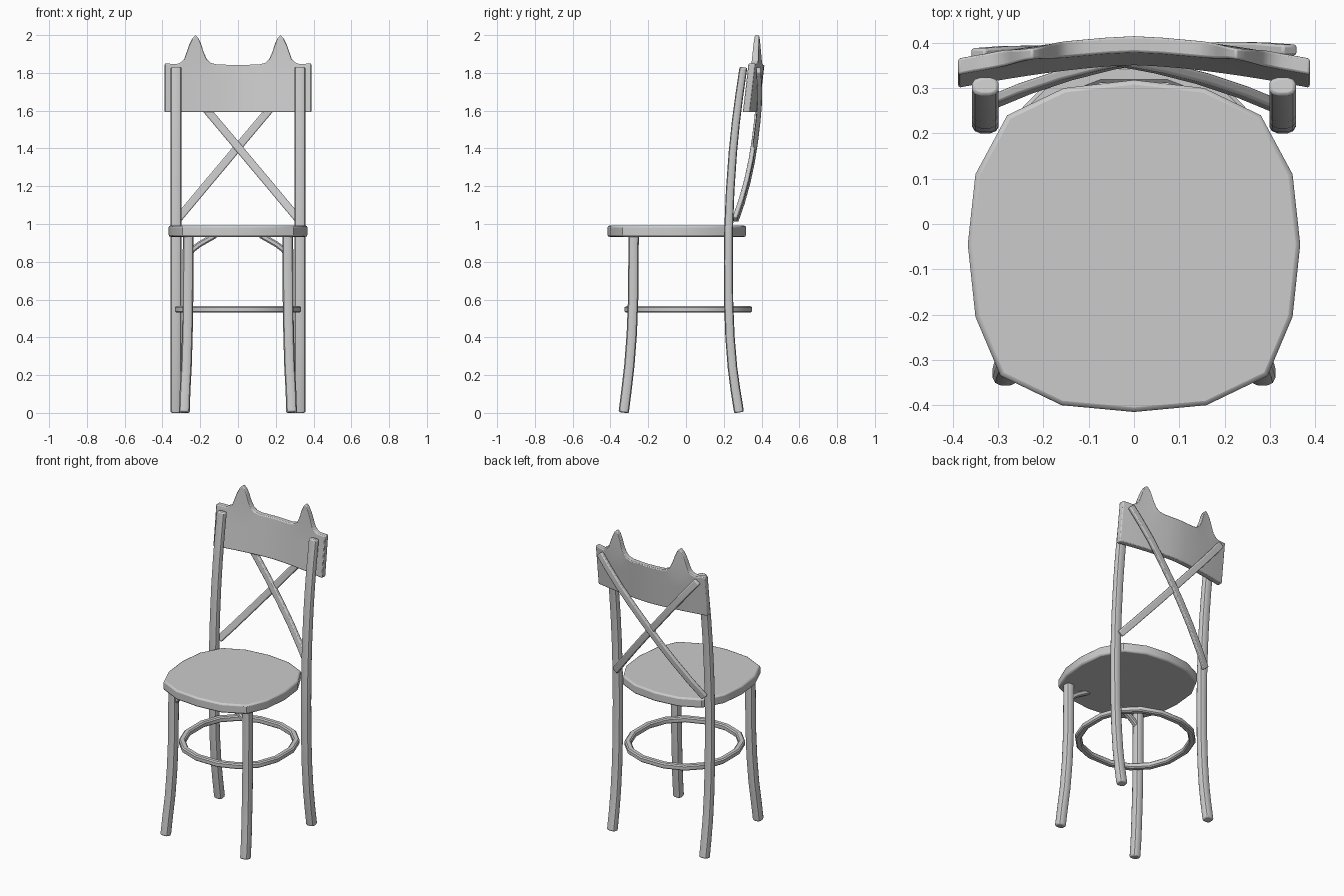
import bpy, bmesh, math
from mathutils import Vector

if "Cube" in bpy.data.objects:
    bpy.data.objects.remove(bpy.data.objects["Cube"])


def finish(name, bm, bevel=0.0, angle=35):
    bmesh.ops.recalc_face_normals(bm, faces=bm.faces)
    mesh = bpy.data.meshes.new(name)
    bm.to_mesh(mesh)
    bm.free()
    ob = bpy.data.objects.new(name, mesh)
    bpy.context.collection.objects.link(ob)
    if bevel:
        mod = ob.modifiers.new("Bevel", 'BEVEL')
        mod.width, mod.segments, mod.limit_method = bevel, 2, 'ANGLE'
        mod.angle_limit = math.radians(50)
    bpy.ops.object.select_all(action='DESELECT')
    ob.select_set(True)
    bpy.context.view_layer.objects.active = ob
    bpy.ops.object.shade_smooth_by_angle(angle=math.radians(angle))
    return ob


def squircle(rx, ry, n=12, e=2.8):
    pts = []
    for i in range(n):
        a = 2 * math.pi * (i + 0.5) / n
        c, s = math.cos(a), math.sin(a)
        pts.append((rx * math.copysign(abs(c) ** (2 / e), c),
                    ry * math.copysign(abs(s) ** (2 / e), s)))
    return pts


def sweep(name, path, section, side, taper=(1, 1), closed=False, bevel=0.0):
    """Sweep a section along a path; section x follows the side direction."""
    bm = bmesh.new()
    path = [Vector(p) for p in path]
    n, rings = len(path), []
    for i, p in enumerate(path):
        a = path[(i - 1) % n] if closed or i else p
        b = path[(i + 1) % n] if closed or i < n - 1 else p
        t = (b - a).normalized()
        u = Vector(side)
        u = (u - t * u.dot(t)).normalized()
        v = t.cross(u)
        k = taper[0] + (taper[1] - taper[0]) * i / (n - 1)
        rings.append([bm.verts.new(p + u * x + v * y * k) for x, y in section])
    m = len(section)
    for i in range(n if closed else n - 1):
        r, q = rings[i], rings[(i + 1) % n]
        for j in range(m):
            bm.faces.new((r[j], r[(j + 1) % m], q[(j + 1) % m], q[j]))
    if not closed:
        bm.faces.new(rings[0])
        bm.faces.new(rings[-1])
    return finish(name, bm, bevel)


def box(w, h):
    return [(-w, -h), (w, -h), (w, h), (-w, h)]


# Seat: sixteen-sided rounded slab
half = [(0.16, -0.40), (0.295, -0.335), (0.35, -0.205), (0.367, -0.045),
        (0.35, 0.11), (0.28, 0.24), (0.155, 0.30)]
outline = [(0, -0.415)] + half + [(0, 0.318)] + [(-x, y) for x, y in reversed(half)]
bm = bmesh.new()
base = bm.faces.new([bm.verts.new((x, y, 0.932)) for x, y in outline])
top = bmesh.ops.extrude_face_region(bm, geom=[base])
bmesh.ops.translate(bm, vec=(0, 0, 0.06),
                    verts=[g for g in top['geom'] if isinstance(g, bmesh.types.BMVert)])
finish("seat", bm, bevel=0.01)

# Legs and under-seat brackets, mirrored left and right
back_yz = [(0.281, 0.002), (0.262, 0.12), (0.246, 0.24), (0.233, 0.40), (0.226, 0.58),
           (0.224, 0.80), (0.226, 0.98), (0.234, 1.18), (0.248, 1.38), (0.264, 1.54),
           (0.282, 1.68), (0.304, 1.83)]
front_leg = [(0.284, -0.33, 0.002), (0.280, -0.315, 0.12), (0.273, -0.30, 0.25),
             (0.268, -0.287, 0.42), (0.265, -0.28, 0.60), (0.264, -0.277, 0.94)]
bracket = [(0.262, 0.835), (0.24, 0.865), (0.205, 0.892), (0.165, 0.915), (0.12, 0.94)]
for s, label in ((-1, "left"), (1, "right")):
    sweep("back_leg_" + label, [(s * 0.328, y, z) for y, z in back_yz],
          squircle(0.03, 0.027), (1, 0, 0), (1, 0.78), bevel=0.007)
    sweep("front_leg_" + label, [(s * x, y, z) for x, y, z in front_leg],
          squircle(0.029, 0.028), (1, 0, 0), bevel=0.007)
    sweep("bracket_" + label, [(s * x, -0.277, z) for x, z in bracket],
          squircle(0.018, 0.016, 8), (0, 1, 0))

# Stretcher ring between the legs
ring = [(x, y + 0.012, 0.548) for x, y in squircle(0.321, 0.324, 16, 2.25)]
sweep("stretcher_ring", ring, squircle(0.018, 0.02, 8, 3.5), (0, 0, 1), closed=True)

# Crossed slats of the backrest
slat = [(-0.32, 0.262, 1.025), (-0.24, 0.295, 1.12), (-0.15, 0.325, 1.228),
        (-0.06, 0.348, 1.335), (0.03, 0.365, 1.443), (0.12, 0.378, 1.55),
        (0.20, 0.386, 1.645), (0.28, 0.385, 1.74), (0.345, 0.380, 1.818)]
for s, label in ((1, "rising"), (-1, "falling")):
    sweep("cross_slat_" + label,
          [(s * x, y + s * 0.004, z) for x, y, z in slat],
          box(0.021, 0.012), (-s * 0.766, 0, 0.643), bevel=0.006)

# Curved top rail with two ears
crest = [(0, 1.843), (0.06, 1.843), (0.11, 1.844), (0.145, 1.853), (0.165, 1.872),
         (0.182, 1.91), (0.196, 1.955), (0.21, 1.985), (0.225, 2.0), (0.24, 1.985),
         (0.256, 1.955), (0.272, 1.91), (0.285, 1.872), (0.30, 1.857), (0.325, 1.846),
         (0.355, 1.848), (0.388, 1.85)]
columns = [(-x, z) for x, z in reversed(crest[1:])] + crest
levels = [0, 0.33, 0.66, 1]
bm = bmesh.new()


def rail_point(x, z, back):
    y = 0.35 - 0.05 * (abs(x) / 0.388) ** 1.5 + 0.03 * min(1, (z - 1.59) / 0.26)
    thin = 0.036 - 0.012 * max(0, (z - 1.86) / 0.14)
    return bm.verts.new((x, y + 0.006 * max(0, (z - 1.86) / 0.14) + thin * back, z))


grid = []
for x, zt in columns:
    zs = [1.592 + (1.83 - 1.592) * t for t in levels] + [zt]
    grid.append([rail_point(x, z, 0) for z in zs] + [rail_point(x, z, 1) for z in reversed(zs)])
for a, b in zip(grid, grid[1:]):
    for j in range(len(a)):
        k = (j + 1) % len(a)
        bm.faces.new((a[j], a[k], b[k], b[j]))
bm.faces.new(grid[0])
bm.faces.new(grid[-1])
finish("top_rail", bm, bevel=0.005)
